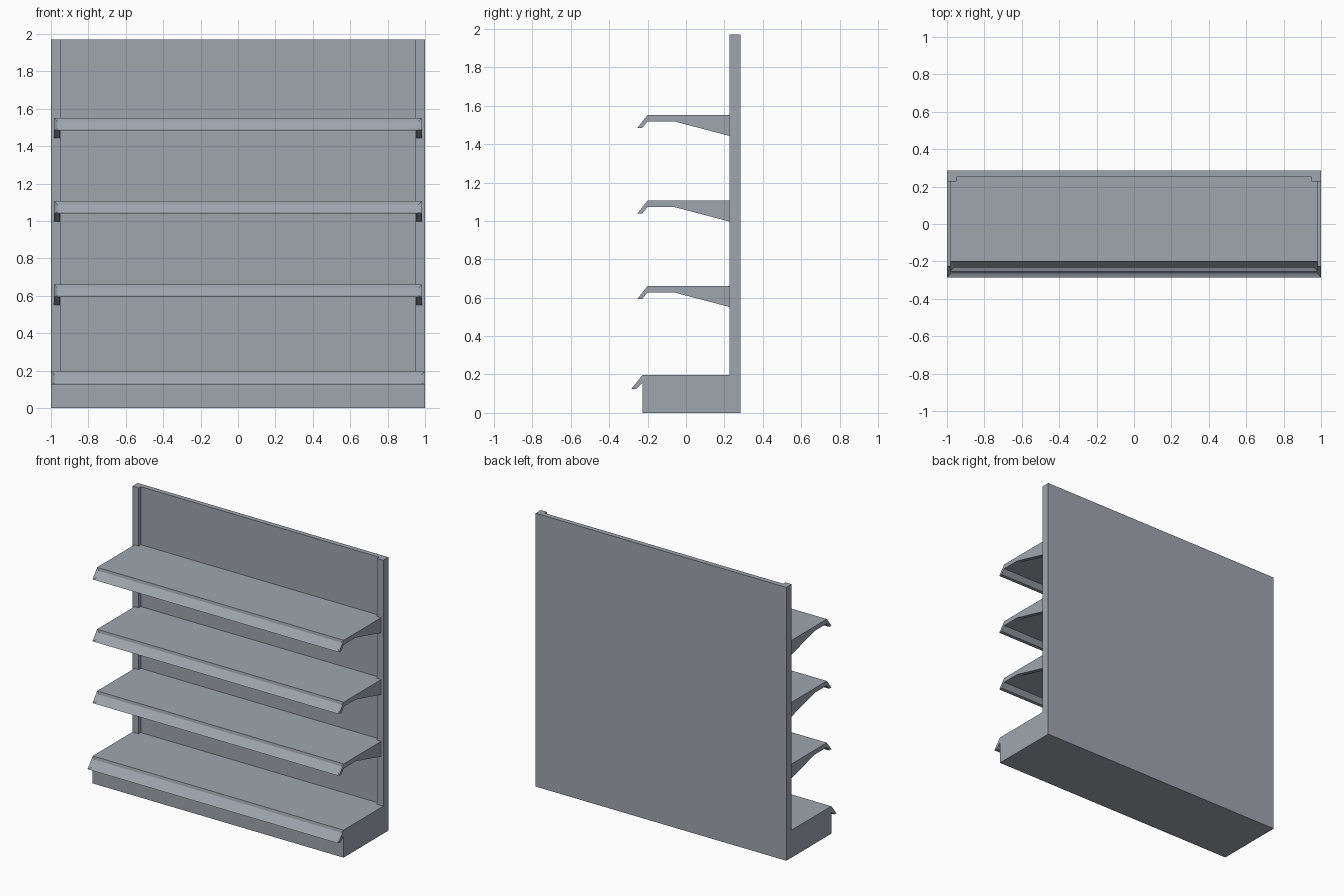
import bpy, bmesh

if "Cube" in bpy.data.objects:
    bpy.data.objects.remove(bpy.data.objects["Cube"])

grey = bpy.data.materials.new("steel_grey")
grey.diffuse_color = (0.35, 0.375, 0.42, 1)
grey.use_nodes = True
grey.node_tree.nodes["Principled BSDF"].inputs["Base Color"].default_value = grey.diffuse_color


def extrude(name, pts, x0, x1, inset=None):
    """Extrude a (y, z) profile along x; optionally recess the sloped front face."""
    bm = bmesh.new()
    f = bm.faces.new([bm.verts.new((x0, y, z)) for y, z in pts])
    r = bmesh.ops.extrude_face_region(bm, geom=[f])
    verts = [v for v in r["geom"] if isinstance(v, bmesh.types.BMVert)]
    bmesh.ops.translate(bm, verts=verts, vec=(x1 - x0, 0, 0))
    bmesh.ops.recalc_face_normals(bm, faces=bm.faces[:])
    if inset:
        bm.normal_update()
        front = [g for g in bm.faces if g.normal.y < -0.5 and g.normal.z > 0.4]
        bmesh.ops.inset_individual(bm, faces=front, thickness=inset,
                                   depth=-0.01, use_even_offset=True)
    me = bpy.data.meshes.new(name)
    bm.to_mesh(me)
    bm.free()
    me.materials.append(grey)
    ob = bpy.data.objects.new(name, me)
    bpy.context.collection.objects.link(ob)
    return ob


def rect(y0, y1, z0, z1):
    return [(y0, z0), (y1, z0), (y1, z1), (y0, z1)]


BACK, FRONT, H, BASE = 0.285, 0.226, 1.97, 0.198

# Back panel and side uprights
extrude("back_panel", rect(0.25, BACK, BASE, H), -1, 1)
for side, x0, x1 in (("left", -1, -0.95), ("right", 0.95, 1)):
    extrude(side + "_upright", rect(FRONT, 0.25, BASE, H), x0, x1)

# Plinth and its sloped label rail
extrude("base_plinth", rect(-0.226, BACK, 0, BASE), -1, 1)
extrude("base_label_rail",
        [(-0.226, BASE), (-0.285, 0.125), (-0.26, 0.125), (-0.226, 0.157)],
        -1, 1, 0.019)

# Shelves with sloped label rail and tapered brackets
for i, t in enumerate((0.661, 1.106, 1.552)):
    n = str(i + 1)
    prof = [(0.25, 0), (-0.2, 0), (-0.253, -0.067), (-0.228, -0.067),
            (-0.2, -0.033), (0.25, -0.033)]
    extrude("shelf_" + n, [(y, t + z) for y, z in prof], -0.983, 0.983, 0.018)
    brk = [(-0.063, -0.033), (FRONT, -0.109), (FRONT, -0.033)]
    for side, x0, x1 in (("left", -0.983, -0.953), ("right", 0.953, 0.983)):
        extrude(side + "_bracket_" + n, [(y, t + z) for y, z in brk], x0, x1)
